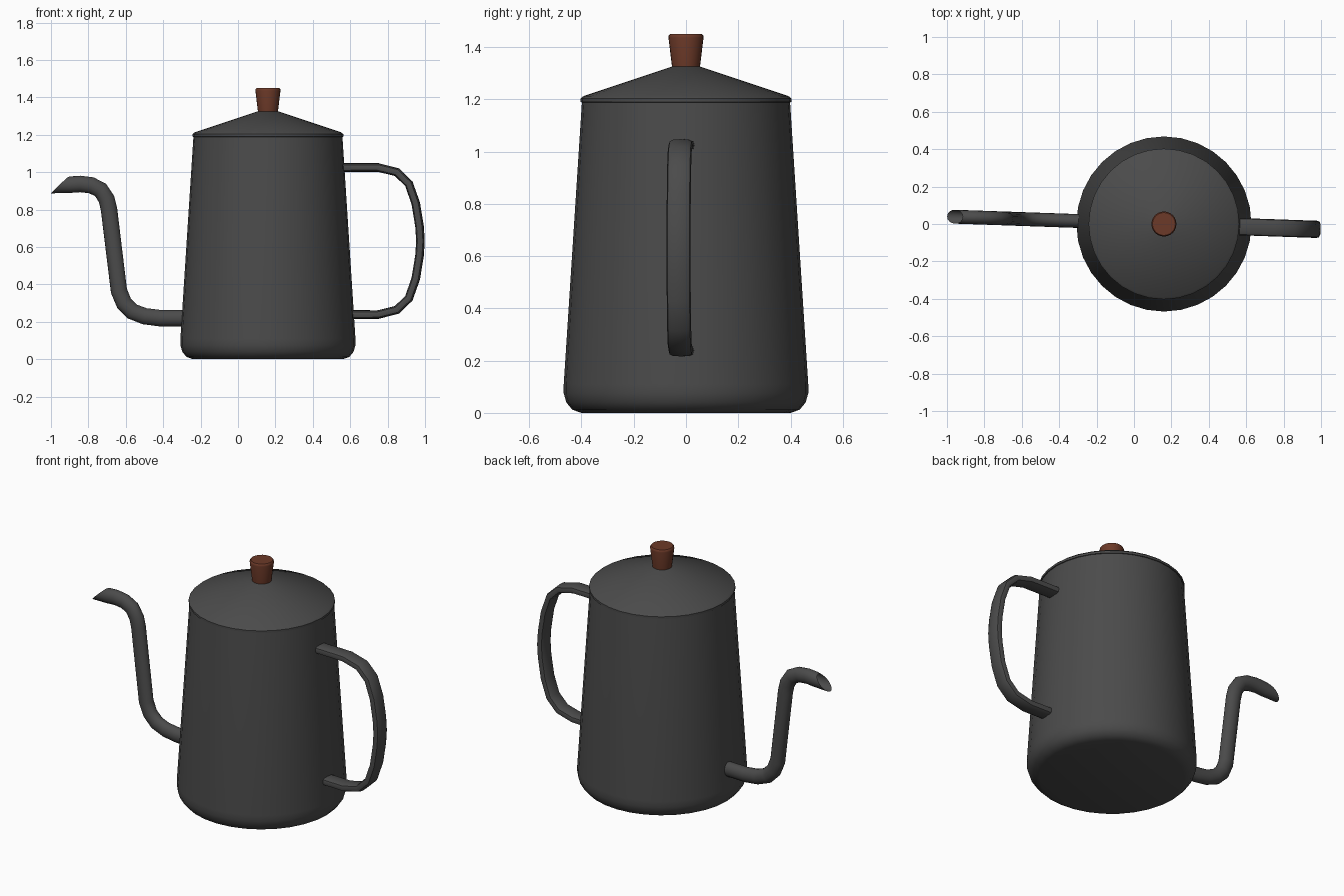
import bpy, bmesh, math
from mathutils import Vector

if "Cube" in bpy.data.objects:
    bpy.data.objects.remove(bpy.data.objects["Cube"])

CX = 0.16                      # body axis
TURN = math.radians(-2.0)      # spout and handle are slightly turned about it


def material(name, rgb):
    m = bpy.data.materials.new(name)
    m.diffuse_color = (*rgb, 1)
    m.use_nodes = True
    m.node_tree.nodes["Principled BSDF"].inputs["Base Color"].default_value = m.diffuse_color
    return m


GREY = material("dark grey", (0.07, 0.07, 0.07))
WOOD = material("brown wood", (0.15, 0.041, 0.021))


def finish(name, bm, mat, angle=40, flip_check=True):
    if flip_check:
        bmesh.ops.recalc_face_normals(bm, faces=bm.faces)
    me = bpy.data.meshes.new(name)
    bm.to_mesh(me)
    bm.free()
    me.materials.append(mat)
    ob = bpy.data.objects.new(name, me)
    bpy.context.collection.objects.link(ob)
    bpy.ops.object.select_all(action='DESELECT')
    ob.select_set(True)
    bpy.context.view_layer.objects.active = ob
    bpy.ops.object.shade_smooth_by_angle(angle=math.radians(angle))
    return ob


def skin(bm, rings, cap_start=True, cap_end=True):
    loops = [[bm.verts.new(p) for p in r] for r in rings]
    n = len(loops[0])
    for a, b in zip(loops, loops[1:]):
        for i in range(n):
            j = (i + 1) % n
            bm.faces.new((a[i], a[j], b[j], b[i]))
    if cap_start:
        bm.faces.new(loops[0][::-1])
    if cap_end:
        bm.faces.new(loops[-1])


def lathe(name, profile, mat, sides=32, angle=40):
    bm = bmesh.new()
    skin(bm, [[(CX + r * math.cos(2 * math.pi * i / sides),
                r * math.sin(2 * math.pi * i / sides), z)
               for i in range(sides)] for r, z in profile])
    return finish(name, bm, mat, angle)


def power(v, e):
    return math.copysign(abs(v) ** e, v)


def sweep(name, path, half_thick, half_wide, expo, sides, end_normal=None):
    """Tube along (x, z) points; end_normal slants and opens the last ring."""
    pts = [Vector(p) for p in path]
    rings = []
    for k, p in enumerate(pts):
        d_in = (p - pts[max(k - 1, 0)]).normalized()
        d_out = (pts[min(k + 1, len(pts) - 1)] - p).normalized()
        t = (d_in + d_out).normalized()
        n = Vector((-t.y, t.x)) * half_thick
        if end_normal and k == len(pts) - 1:
            n = Vector(end_normal)
        ring = []
        for i in range(sides):
            a = 2 * math.pi * i / sides
            c, s = power(math.cos(a), expo), power(math.sin(a), expo)
            x, y, z = p.x + n.x * c - CX, half_wide * s, p.y + n.y * c
            ring.append((CX + x * math.cos(TURN) - y * math.sin(TURN),
                         x * math.sin(TURN) + y * math.cos(TURN), z))
        rings.append(ring)
    bm = bmesh.new()
    skin(bm, rings, True, end_normal is None)
    return finish(name, bm, GREY, 40)


# Tapered body with rounded foot
lathe("body", [(0.40, 0), (0.435, 0.012), (0.458, 0.04), (0.468, 0.075),
               (0.468, 0.11), (0.398, 1.195)], GREY, angle=50)

# Conical lid with a thin rim
lathe("lid", [(0.395, 1.188), (0.403, 1.19), (0.403, 1.203), (0.392, 1.213),
              (0.055, 1.325)], GREY, angle=35)

# Wooden knob
lathe("knob", [(0.053, 1.32), (0.067, 1.436), (0.066, 1.444), (0.061, 1.45)],
      WOOD, sides=24)

# Gooseneck spout with slanted open tip
sweep("spout", [(-0.22, 0.22), (-0.42, 0.22), (-0.50, 0.23), (-0.565, 0.255),
                (-0.61, 0.30), (-0.637, 0.365), (-0.69, 0.80), (-0.703, 0.855),
                (-0.735, 0.905), (-0.785, 0.93), (-0.845, 0.937),
                (-0.90, 0.933), (-0.958, 0.928)],
      0.044, 0.037, 1.0, 16, end_normal=(-0.042, -0.041))

# Flat loop handle, upper half mirrored to the lower half
MID = 0.632
upper = [(0.54, 1.025), (0.75, 1.025), (0.85, 1.0), (0.914, 0.938),
         (0.951, 0.833), (0.971, 0.71)]
lower = [(x, 2 * MID - z) for x, z in reversed(upper)]
sweep("handle", upper + [(0.976, MID)] + lower, 0.023, 0.046, 0.65, 12)
